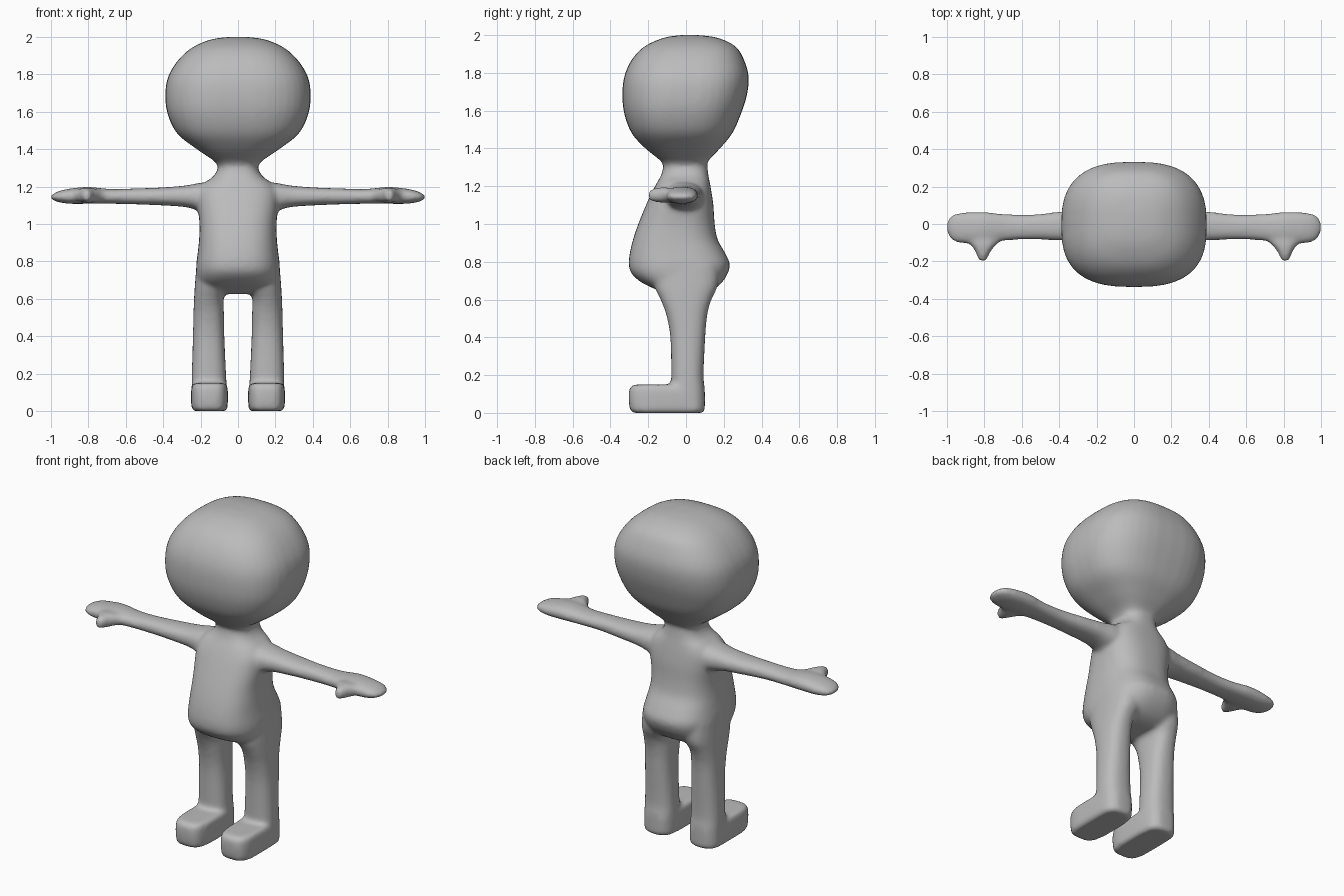
import bpy, bmesh, math

cube = bpy.data.objects.get("Cube")
if cube:
    bpy.data.objects.remove(cube, do_unlink=True)

SEGMENTS = 40   # points around each cross-section
STEPS = 5       # rings between two profile rows

# How (a, b, t) of a cross-section maps to x, y, z for each loft direction
PLACE = {
    "x": lambda a, b, t: (t, a, b),
    "y": lambda a, b, t: (a, t, b),
    "z": lambda a, b, t: (a, b, t),
}


def spline(rows):
    """Smoothly interpolate profile rows (Catmull-Rom)."""
    result = []
    last = len(rows) - 1
    for i in range(last):
        p, q, r, s = rows[max(i - 1, 0)], rows[i], rows[i + 1], rows[min(i + 2, last)]
        for k in range(STEPS):
            u = k / STEPS
            result.append([
                b + u * ((c - a) + u * ((2 * a - 5 * b + 4 * c - d)
                         + u * (3 * b - a - 3 * c + d))) / 2
                for a, b, c, d in zip(p, q, r, s)])
    result.append(list(rows[last]))
    return result


def squircle(angle, power):
    c, s = math.cos(angle), math.sin(angle)
    return (math.copysign(abs(c) ** (2 / power), c),
            math.copysign(abs(s) ** (2 / power), s))


def loft(bm, rows, axis, power, side=1):
    """Closed tube through rows of (t, a_min, a_max, b_min, b_max)."""
    rings = []
    for t, a0, a1, b0, b1 in spline(rows):
        ring = []
        for i in range(SEGMENTS):
            u, v = squircle(math.tau * i / SEGMENTS, power)
            a = (a0 + a1) / 2 + u * (a1 - a0) / 2
            b = (b0 + b1) / 2 + v * (b1 - b0) / 2
            x, y, z = PLACE[axis](a, b, t)
            ring.append(bm.verts.new((side * x, y, z)))
        rings.append(ring)
    faces = [bm.faces.new(rings[0]), bm.faces.new(rings[-1])]
    for low, high in zip(rings, rings[1:]):
        for i in range(SEGMENTS):
            j = (i + 1) % SEGMENTS
            faces.append(bm.faces.new((low[i], low[j], high[j], high[i])))
    bmesh.ops.recalc_face_normals(bm, faces=faces)


def centred(rows):
    """Expand (z, half width, front, back) to full loft rows."""
    return [(z, -w, w, front, back) for z, w, front, back in rows]


# Head: height, half width, front, back
head = centred([
    (1.28, .10, -.11, .105), (1.33, .12, -.13, .115), (1.4, .22, -.215, .18),
    (1.48, .322, -.287, .245), (1.58, .374, -.326, .29), (1.68, .389, -.337, .322),
    (1.78, .376, -.327, .332), (1.87, .325, -.287, .307), (1.94, .25, -.22, .262),
    (1.985, .15, -.12, .17), (2.0, .05, -.03, .07)])

# Torso with belly and seat
torso = centred([
    (.625, .16, -.09, .09), (.65, .2, -.15, .145), (.69, .217, -.235, .19),
    (.74, .223, -.29, .222), (.79, .223, -.303, .232), (.85, .215, -.297, .205),
    (.92, .208, -.28, .167), (1.0, .206, -.253, .152), (1.1, .215, -.212, .145),
    (1.17, .215, -.18, .135), (1.22, .18, -.153, .126), (1.25, .137, -.136, .12),
    (1.29, .11, -.122, .115), (1.34, .11, -.12, .11)])

# Leg: height, inner, outer, front, back
leg = [
    (.01, .06, .247, -.07, .1), (.12, .06, .248, -.08, .1), (.2, .064, .247, -.078, .093),
    (.4, .073, .241, -.083, .102), (.52, .075, .238, -.105, .113),
    (.6, .077, .235, -.135, .135), (.68, .05, .23, -.17, .17), (.78, .04, .222, -.17, .17)]

# Foot: height, inner, outer, toe, heel
foot = [
    (0, .068, .237, -.275, .085), (.012, .057, .248, -.295, .098), (.07, .054, .251, -.303, .1),
    (.12, .055, .25, -.301, .098), (.14, .06, .245, -.293, .08), (.15, .075, .23, -.27, .05)]

# Arm: reach, front, back, bottom, top
arm = [
    (.1, -.12, .1, 1.06, 1.22), (.2, -.11, .09, 1.07, 1.22), (.28, -.095, .078, 1.09, 1.206),
    (.4, -.088, .066, 1.099, 1.196), (.55, -.083, .05, 1.105, 1.19),
    (.68, -.088, .053, 1.108, 1.187), (.8, -.105, .064, 1.108, 1.198),
    (.9, -.105, .062, 1.108, 1.189), (.96, -.093, .054, 1.117, 1.175),
    (.99, -.065, .03, 1.128, 1.16), (1.003, -.035, 0, 1.138, 1.15)]

# Thumb: depth, inner, outer, bottom, top
thumb = [
    (-.2, .802, .82, 1.137, 1.165), (-.188, .785, .832, 1.122, 1.182),
    (-.15, .768, .848, 1.115, 1.192), (-.115, .74, .87, 1.113, 1.195),
    (-.085, .71, .9, 1.115, 1.19), (-.04, .71, .9, 1.125, 1.18)]

bm = bmesh.new()
loft(bm, head, "z", 2.7)
loft(bm, torso, "z", 2.6)
for side in (1, -1):
    loft(bm, leg, "z", 2.5, side)
    loft(bm, foot, "z", 3.6, side)
    loft(bm, arm, "x", 2.3, side)
    loft(bm, thumb, "y", 2.2, side)

mesh = bpy.data.meshes.new("body")
bm.to_mesh(mesh)
bm.free()
body = bpy.data.objects.new("body", mesh)
bpy.context.collection.objects.link(body)

# Single grey skin
skin = bpy.data.materials.new("plain grey")
skin.use_nodes = True
grey = (.5, .5, .5, 1)
skin.diffuse_color = grey
skin.node_tree.nodes["Principled BSDF"].inputs["Base Color"].default_value = grey
mesh.materials.append(skin)

# Fuse the parts into one skin and soften the joins
fuse = body.modifiers.new("fuse", "REMESH")
fuse.mode = "VOXEL"
fuse.voxel_size = .012
fuse.use_smooth_shade = True
soften = body.modifiers.new("soften", "SMOOTH")
soften.factor = .5
soften.iterations = 10
